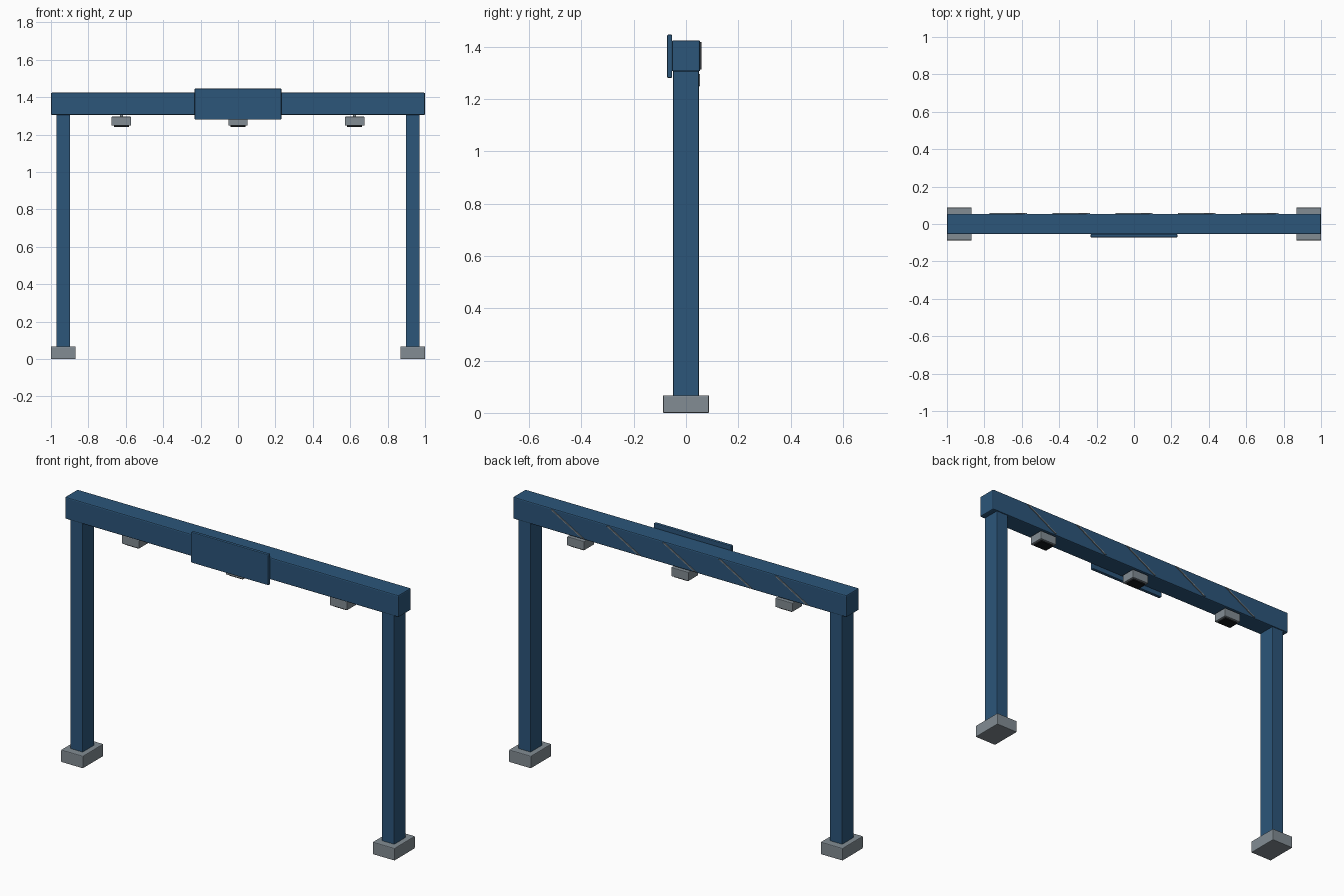
import bpy, bmesh
from mathutils import Vector

if "Cube" in bpy.data.objects:
    bpy.data.objects.remove(bpy.data.objects["Cube"])


def material(name, rgb):
    m = bpy.data.materials.new(name)
    m.diffuse_color = (*rgb, 1)
    m.use_nodes = True
    m.node_tree.nodes["Principled BSDF"].inputs["Base Color"].default_value = m.diffuse_color
    return m


BLUE = material("steel blue", (0.025, 0.092, 0.195))
GREY = material("light grey", (0.223, 0.262, 0.292))
DARK = material("dark lens", (0.008, 0.010, 0.012))


def finish(name, bm, mat, bevel=0.0):
    bmesh.ops.recalc_face_normals(bm, faces=bm.faces)
    me = bpy.data.meshes.new(name)
    bm.to_mesh(me)
    bm.free()
    me.materials.append(mat)
    ob = bpy.data.objects.new(name, me)
    bpy.context.collection.objects.link(ob)
    if bevel:
        mod = ob.modifiers.new("edge bevel", "BEVEL")
        mod.width = bevel
        mod.segments = 2
    return ob


def box(name, x, y, z, mat, bevel=0.0):
    """Box from (min, max) pairs along each axis."""
    lo, hi = Vector((x[0], y[0], z[0])), Vector((x[1], y[1], z[1]))
    bm = bmesh.new()
    bmesh.ops.create_cube(bm, size=1)
    bmesh.ops.scale(bm, vec=hi - lo, verts=bm.verts)
    bmesh.ops.translate(bm, vec=(lo + hi) / 2, verts=bm.verts)
    return finish(name, bm, mat, bevel)


def around(c, half):
    return (c - half, c + half)


# Cross beam and front sign panel
box("cross_beam", (-1, 1), (-0.054, 0.054), (1.305, 1.424), BLUE, 0.006)
box("sign_panel", (-0.232, 0.232), (-0.072, -0.053), (1.28, 1.446), BLUE, 0.004)

# Columns on footings
for side, label in ((-1, "left"), (1, "right")):
    cx = side * 0.934
    box(label + "_footing", around(cx, 0.066), around(0, 0.088), (0, 0.067), GREY, 0.004)
    box(label + "_column", around(cx, 0.037), around(0, 0.049), (0.06, 1.31), BLUE, 0.003)

# Lamps hanging under the beam
for i, cx in enumerate((-0.624, 0, 0.624)):
    n = str(i + 1)
    box("lamp_stem_" + n, around(cx, 0.008), around(0.012, 0.008), (1.29, 1.31), GREY)
    box("lamp_housing_" + n, around(cx, 0.052), (-0.03, 0.054), (1.248, 1.296), GREY, 0.003)
    box("lamp_lens_" + n, around(cx, 0.04), (-0.018, 0.042), (1.241, 1.25), DARK)

# Thin diagonal braces across the back of the beam
for i in range(5):
    cx = (i - 2) * 0.336
    bm = bmesh.new()
    outline = [(-0.1, 1.312), (-0.088, 1.312), (0.1, 1.418), (0.088, 1.418)]
    face = bm.faces.new([bm.verts.new((cx + dx, 0.05, z)) for dx, z in outline])
    ext = bmesh.ops.extrude_face_region(bm, geom=[face])
    bmesh.ops.translate(bm, vec=(0, 0.009, 0),
                        verts=[v for v in ext["geom"] if isinstance(v, bmesh.types.BMVert)])
    # Close the open back after extruding
    bmesh.ops.holes_fill(bm, edges=bm.edges)
    finish("back_brace_" + str(i + 1), bm, GREY)
